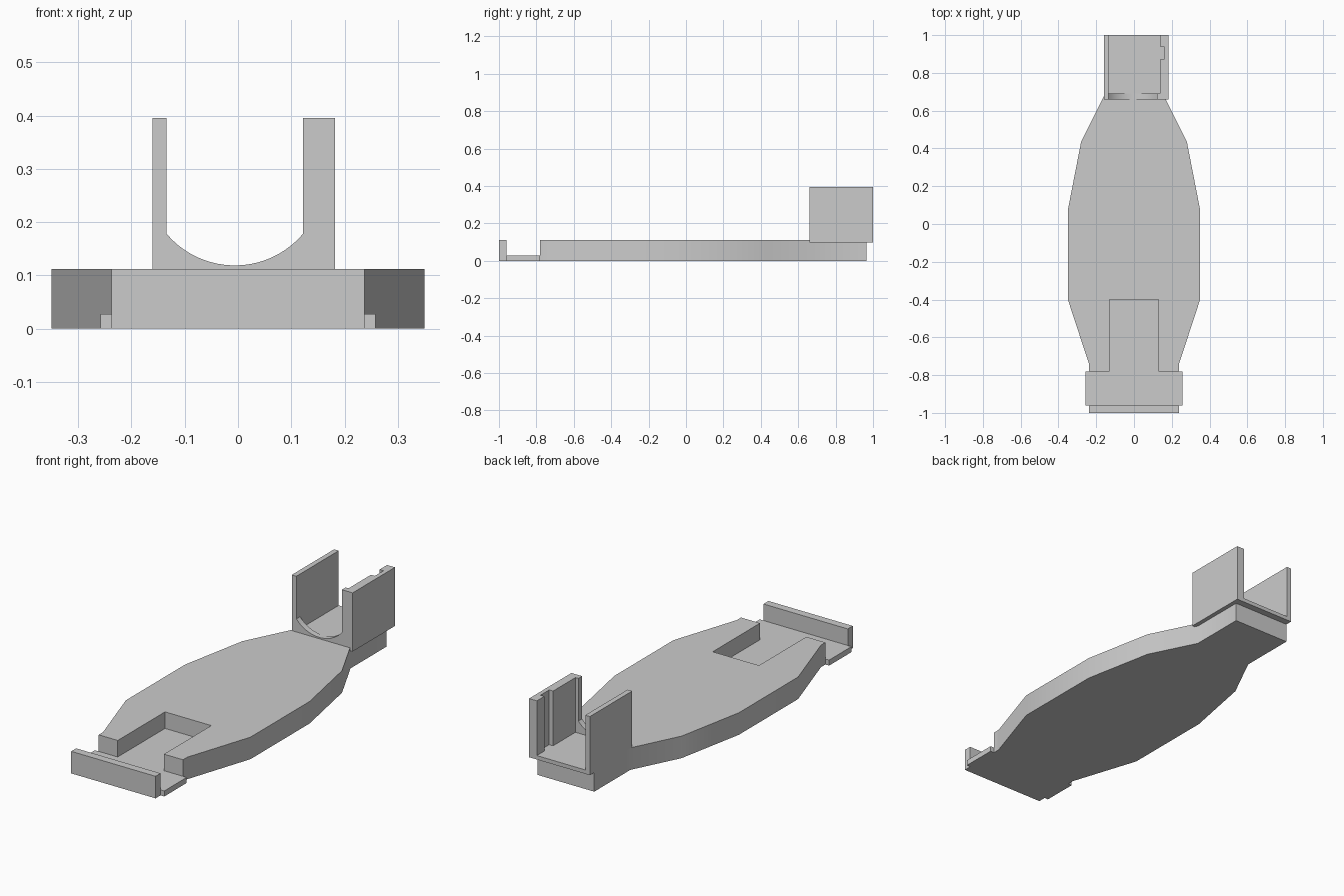
import bpy
import bmesh
import math

cube = bpy.data.objects.get("Cube")
if cube:
    bpy.data.objects.remove(cube, do_unlink=True)

GREY = (0.6, 0.6, 0.6, 1)
mat = bpy.data.materials.new("plain_grey")
mat.use_nodes = True
mat.diffuse_color = GREY
mat.node_tree.nodes["Principled BSDF"].inputs["Base Color"].default_value = GREY


def prism(name, outline, low, high, axis="Z", smooth=False):
    """Extrude an outline from low to high along z (xy outline) or y (xz outline)."""
    def place(a, b, d):
        return (a, b, d) if axis == "Z" else (a, d, b)
    bm = bmesh.new()
    face = bm.faces.new([bm.verts.new(place(a, b, low)) for a, b in outline])
    ext = bmesh.ops.extrude_face_region(bm, geom=[face])
    for v in ext["geom"]:
        if isinstance(v, bmesh.types.BMVert):
            v.co["XYZ".index(axis)] = high
    bmesh.ops.recalc_face_normals(bm, faces=bm.faces)
    mesh = bpy.data.meshes.new(name)
    bm.to_mesh(mesh)
    bm.free()
    mesh.materials.append(mat)
    obj = bpy.data.objects.new(name, mesh)
    bpy.context.collection.objects.link(obj)
    if smooth:
        bpy.ops.object.select_all(action="DESELECT")
        obj.select_set(True)
        bpy.context.view_layer.objects.active = obj
        bpy.ops.object.shade_smooth_by_angle(angle=math.radians(30))
    return obj


def mirrored(half):
    """Close a right-hand half outline with its mirror image."""
    return half + [(-x, y) for x, y in reversed(half)]


def rect(x0, x1, y0, y1):
    return [(x0, y0), (x1, y0), (x1, y1), (x0, y1)]


BASE, TOP = 0.028, 0.112
side = [(0.237, -0.745), (0.35, -0.40), (0.35, 0.075),
        (0.28, 0.435), (0.16, 0.675), (0.16, 0.965)]

# Faceted body: thin full base below, upper layer with the open pocket
prism("body_base", mirrored([(0.237, -0.78)] + side), 0, BASE, smooth=True)
prism("body_top", mirrored([(0.13, -0.40), (0.13, -0.78), (0.237, -0.78)] + side),
      BASE, TOP, smooth=True)

# Front ledge and upright lip
prism("front_ledge", rect(-0.258, 0.258, -0.96, -0.78), 0, BASE)
prism("front_lip", rect(-0.237, 0.237, -1, -0.96), 0, TOP)

# Rear cradle: floor, thin wall, grooved thick wall
FLOOR, UNDER, RIM = 0.117, 0.097, 0.395
prism("cradle_floor", rect(-0.16, 0.182, 0.66, 1), UNDER, FLOOR)
prism("cradle_right_wall", rect(-0.16, -0.134, 0.66, 1), FLOOR, RIM)
prism("cradle_left_wall",
      [(0.182, 0.66), (0.182, 1), (0.138, 1), (0.138, 0.94), (0.16, 0.94),
       (0.16, 0.87), (0.138, 0.87), (0.138, 0.69), (0.122, 0.69), (0.122, 0.66)],
      FLOOR, RIM)

# Curved front sill between the walls
x0, x1, steps = -0.134, 0.122, 24
mid, radius = (x0 + x1) / 2, 0.168
drop = math.sqrt(radius ** 2 - (x1 - mid) ** 2)
arc = []
for i in range(steps + 1):
    x = x0 + (x1 - x0) * i / steps
    arc.append((x, 0.178 + drop - math.sqrt(radius ** 2 - (x - mid) ** 2)))
prism("cradle_sill", [(x1, UNDER), (x0, UNDER)] + arc, 0.66, 0.69, axis="Y", smooth=True)
